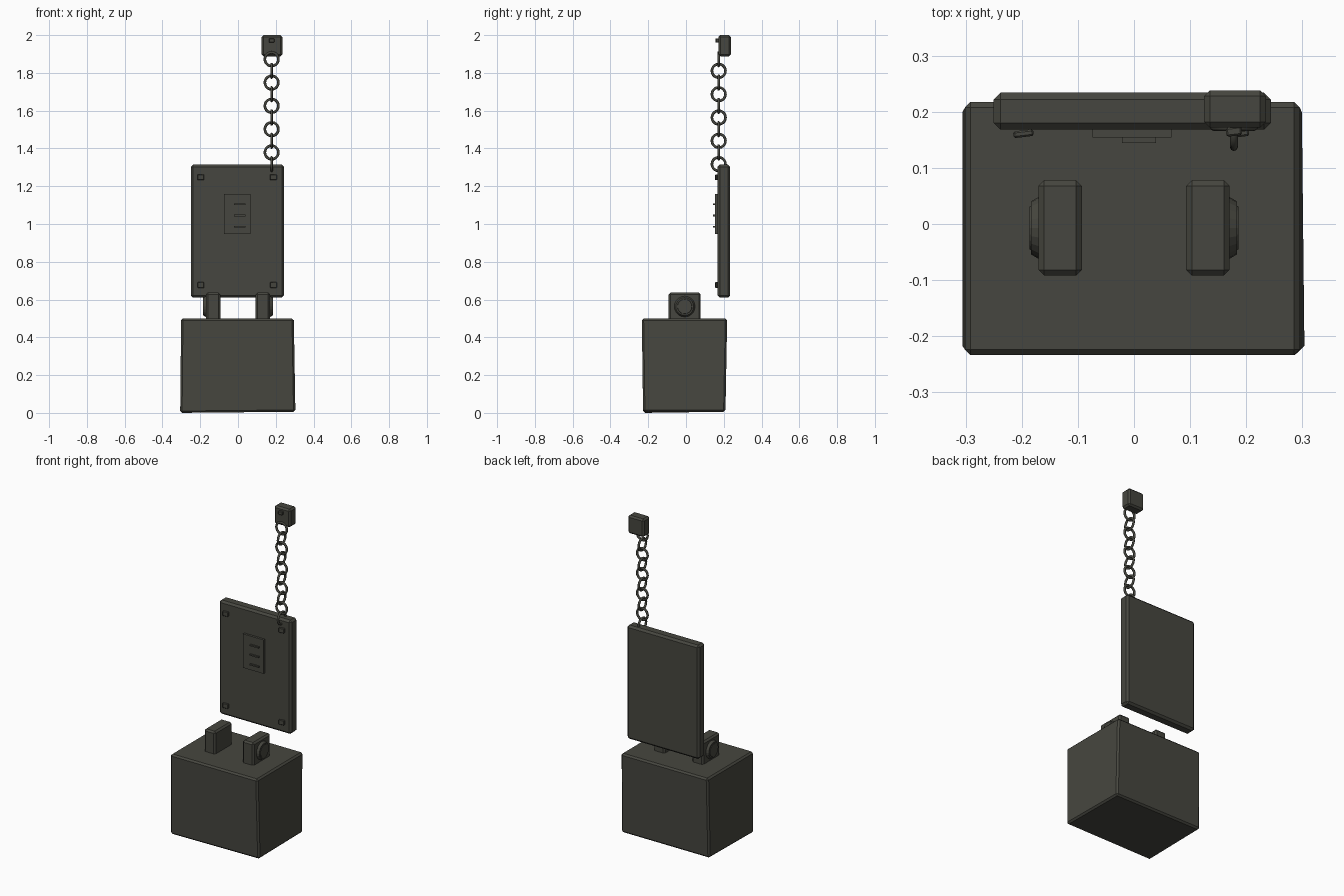
import bpy, bmesh, math
from mathutils import Matrix, Vector

cube = bpy.data.objects.get("Cube")
if cube:
    bpy.data.objects.remove(cube, do_unlink=True)

# single dark iron colour
IRON = (0.062, 0.062, 0.05, 1)
iron = bpy.data.materials.new("dark_iron")
iron.use_nodes = True
iron.diffuse_color = IRON
iron.node_tree.nodes["Principled BSDF"].inputs["Base Color"].default_value = IRON


def finish(bm, name, bevel=0.0):
    bmesh.ops.recalc_face_normals(bm, faces=bm.faces)
    mesh = bpy.data.meshes.new(name)
    bm.to_mesh(mesh)
    bm.free()
    mesh.materials.append(iron)
    ob = bpy.data.objects.new(name, mesh)
    bpy.context.collection.objects.link(ob)
    if bevel:
        mod = ob.modifiers.new("chamfer", "BEVEL")
        mod.width, mod.segments = bevel, 1
    return ob


def box(name, lo, hi, bevel=0.0, turn=0.0, shape=None):
    lo, hi = Vector(lo), Vector(hi)
    bm = bmesh.new()
    bmesh.ops.create_cube(bm, size=1)
    for v in bm.verts:
        if shape:
            shape(v)
        v.co = Vector(c * s for c, s in zip(v.co, hi - lo))
        v.co.rotate(Matrix.Rotation(turn, 3, "Z"))
        v.co += (lo + hi) / 2
    return finish(bm, name, bevel)


def disc(name, x0, x1, y, z, r0, r1):
    bm = bmesh.new()
    place = (Matrix.Translation(((x0 + x1) / 2, y, z))
             @ Matrix.Rotation(math.copysign(math.pi / 2, x1 - x0), 4, "Y"))
    bmesh.ops.create_cone(bm, cap_ends=True, segments=20, radius1=r0, radius2=r1,
                          depth=abs(x1 - x0), matrix=place)
    return finish(bm, name)


# heavy base block, slightly worn out of square
def worn(v):
    top, left, front = v.co.z > 0, v.co.x < 0, v.co.y < 0
    if not left:
        v.co.x -= 0.014 if top else (0.0 if front else 0.008)
    elif top:
        v.co.x += 0.008
    if not top:
        v.co.y += 0.015 if front else -0.02
        v.co.z += 0.0 if left and front else 0.012


box("base_block", (-0.306, -0.234, 0), (0.304, 0.218, 0.5), 0.01, shape=worn)

# hinge lugs with round pin heads on their outer sides
for side, tag in ((-1, "right"), (1, "left")):
    xs = sorted((side * 0.093, side * 0.17))
    box(f"hinge_lug_{tag}", (xs[0], -0.092, 0.48), (xs[1], 0.078, 0.637), 0.01)
    disc(f"pin_head_{tag}", side * 0.165, side * 0.184, -0.007, 0.563, 0.058, 0.047)
    disc(f"pin_core_{tag}", side * 0.183, side * 0.186, -0.007, 0.563, 0.04, 0.038)

# upright plate with rivets, label panel and ribs
box("back_plate", (-0.25, 0.168, 0.61), (0.244, 0.234, 1.315), 0.012)
for x in (-0.197, 0.187):
    for z in (0.677, 1.247):
        box("plate_rivet", (x - 0.018, 0.155, z - 0.015), (x + 0.018, 0.167, z + 0.015),
            0.003, turn=0.12)
box("label_panel", (-0.074, 0.154, 0.948), (0.067, 0.172, 1.158))
for z in (0.985, 1.045, 1.105):
    box("label_rib", (-0.021, 0.144, z - 0.004), (0.039, 0.156, z + 0.004))

# chain of alternating round links
def link(i, big=0.036, thin=0.007):
    bpy.ops.mesh.primitive_torus_add(
        major_radius=big, minor_radius=thin, major_segments=20, minor_segments=8,
        location=(0.178, 0.173, 1.317 + i * 0.0617),
        rotation=(0, math.pi / 2, 0) if i % 2 == 0 else (math.pi / 2, 0, 0))
    ob = bpy.context.object
    ob.name = "chain_link"
    ob.data.materials.append(iron)
    bpy.ops.object.shade_smooth_by_angle(angle=math.radians(50))


for i in range(10):
    link(i)

# anchor block at the top of the chain
box("anchor_block", (0.125, 0.172, 1.888), (0.235, 0.238, 2.0), 0.01)
box("anchor_rivet", (0.164, 0.157, 1.96), (0.192, 0.173, 1.982), 0.003, turn=0.12)
